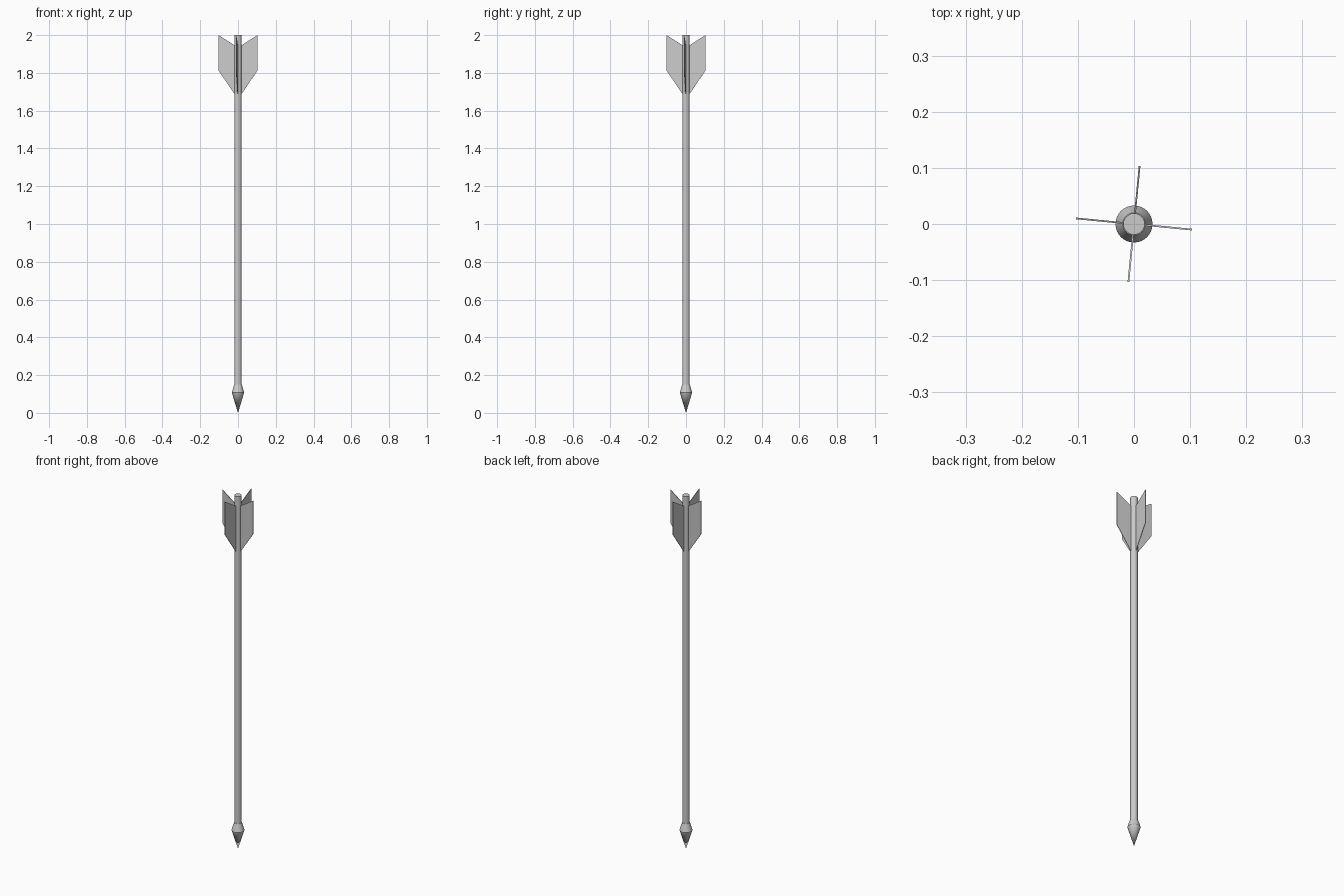
import bpy, bmesh, math

if "Cube" in bpy.data.objects:
    bpy.data.objects.remove(bpy.data.objects["Cube"])

SIDES = 32


def make_object(name, bm):
    bmesh.ops.recalc_face_normals(bm, faces=bm.faces)
    mesh = bpy.data.meshes.new(name)
    bm.to_mesh(mesh)
    bm.free()
    obj = bpy.data.objects.new(name, mesh)
    bpy.context.collection.objects.link(obj)
    return obj


def lathe(name, profile):
    """Spin an (r, z) profile around the z axis."""
    bm = bmesh.new()
    verts = [bm.verts.new((r, 0, z)) for r, z in profile]
    edges = [bm.edges.new(pair) for pair in zip(verts, verts[1:])]
    bmesh.ops.spin(bm, geom=verts + edges, cent=(0, 0, 0), axis=(0, 0, 1),
                   angle=math.tau, steps=SIDES)
    bmesh.ops.remove_doubles(bm, verts=bm.verts, dist=1e-5)
    obj = make_object(name, bm)
    bpy.ops.object.select_all(action='DESELECT')
    obj.select_set(True)
    bpy.context.view_layer.objects.active = obj
    bpy.ops.object.shade_smooth_by_angle(angle=math.radians(25))
    return obj


# Shaft with a flat closed top
lathe("shaft", [(0, 0.13), (0.019, 0.13), (0.019, 2.0), (0, 2.0)])

# Pointed head with a sloping shoulder
lathe("arrow_head", [(0, 0), (0.033, 0.108), (0.02, 0.15), (0, 0.15)])

# Four thin swept fins, turned slightly off the axes
FIN = [(0.015, 1.683), (0.104, 1.813), (0.104, 2.0), (0.015, 1.944)]
THICK = 0.003
for i in range(4):
    bm = bmesh.new()
    face = bm.faces.new([bm.verts.new((x, -THICK / 2, z)) for x, z in FIN])
    grown = bmesh.ops.extrude_face_region(bm, geom=[face], use_keep_orig=True)
    moved = [v for v in grown["geom"] if isinstance(v, bmesh.types.BMVert)]
    bmesh.ops.translate(bm, verts=moved, vec=(0, THICK, 0))
    fin = make_object(f"fin_{i + 1}", bm)
    fin.rotation_euler.z = math.radians(90 * i - 5.5)
